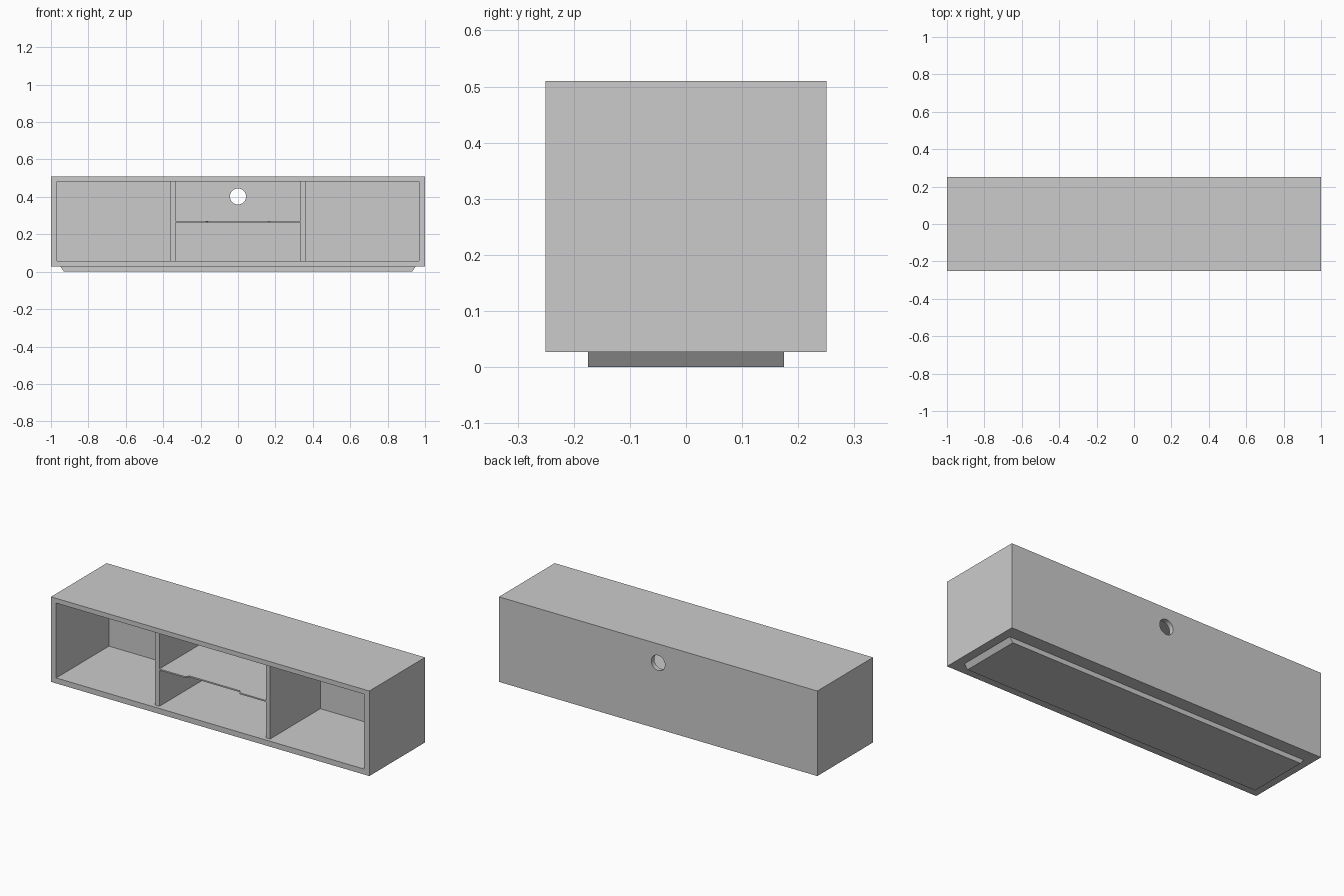
import bpy, bmesh, math

if "Cube" in bpy.data.objects:
    bpy.data.objects.remove(bpy.data.objects["Cube"])


def prism(name, pts, axis, lo, hi):
    """Extrude a flat outline along 'y' (pts are x, z) or 'z' (pts are x, y)."""
    bm = bmesh.new()
    place = (lambda a, b, t: (a, t, b)) if axis == 'y' else (lambda a, b, t: (a, b, t))
    base = bm.faces.new([bm.verts.new(place(a, b, lo)) for a, b in pts])
    ext = bmesh.ops.extrude_face_region(bm, geom=[base], use_keep_orig=True)
    shift = place(0, 0, hi - lo)
    bmesh.ops.translate(bm, vec=shift,
                        verts=[v for v in ext['geom'] if isinstance(v, bmesh.types.BMVert)])
    bmesh.ops.recalc_face_normals(bm, faces=bm.faces)
    mesh = bpy.data.meshes.new(name)
    bm.to_mesh(mesh)
    bm.free()
    ob = bpy.data.objects.new(name, mesh)
    bpy.context.collection.objects.link(ob)
    return ob


def box(name, x0, x1, y0, y1, z0, z1):
    return prism(name, [(x0, z0), (x1, z0), (x1, z1), (x0, z1)], 'y', y0, y1)


def cut(target, cutter):
    mod = target.modifiers.new("cut", 'BOOLEAN')
    mod.operation = 'DIFFERENCE'
    mod.solver = 'EXACT'
    mod.object = cutter
    bpy.context.view_layer.objects.active = target
    bpy.ops.object.modifier_apply(modifier=mod.name)
    bpy.data.objects.remove(cutter)


# Cabinet case, open at the front
case = box("cabinet_case", -1, 1, -0.25, 0.25, 0.027, 0.51)
cut(case, box("opening_cutter", -0.967, 0.967, -0.3, 0.223, 0.058, 0.483))

# Cable hole through the back panel
ring = [(0.043 * math.cos(math.tau * i / 32), 0.402 + 0.043 * math.sin(math.tau * i / 32))
        for i in range(32)]
cut(case, prism("hole_cutter", ring, 'y', 0.15, 0.3))

# Two upright dividers, set slightly back
for side, x0 in (("left", -0.361), ("right", 0.334)):
    box(side + "_divider", x0, x0 + 0.027, -0.228, 0.223, 0.058, 0.483)

# Thin middle shelf with a shallow notch in its front edge
prism("middle_shelf", [(-0.334, 0.223), (-0.334, -0.228), (-0.17, -0.228), (-0.16, -0.208),
                       (0.16, -0.208), (0.17, -0.228), (0.334, -0.228), (0.334, 0.223)],
      'z', 0.262, 0.27)

# Recessed plinth with slanted ends
prism("plinth", [(-0.93, 0), (0.93, 0), (0.95, 0.027), (-0.95, 0.027)], 'y', -0.175, 0.175)
